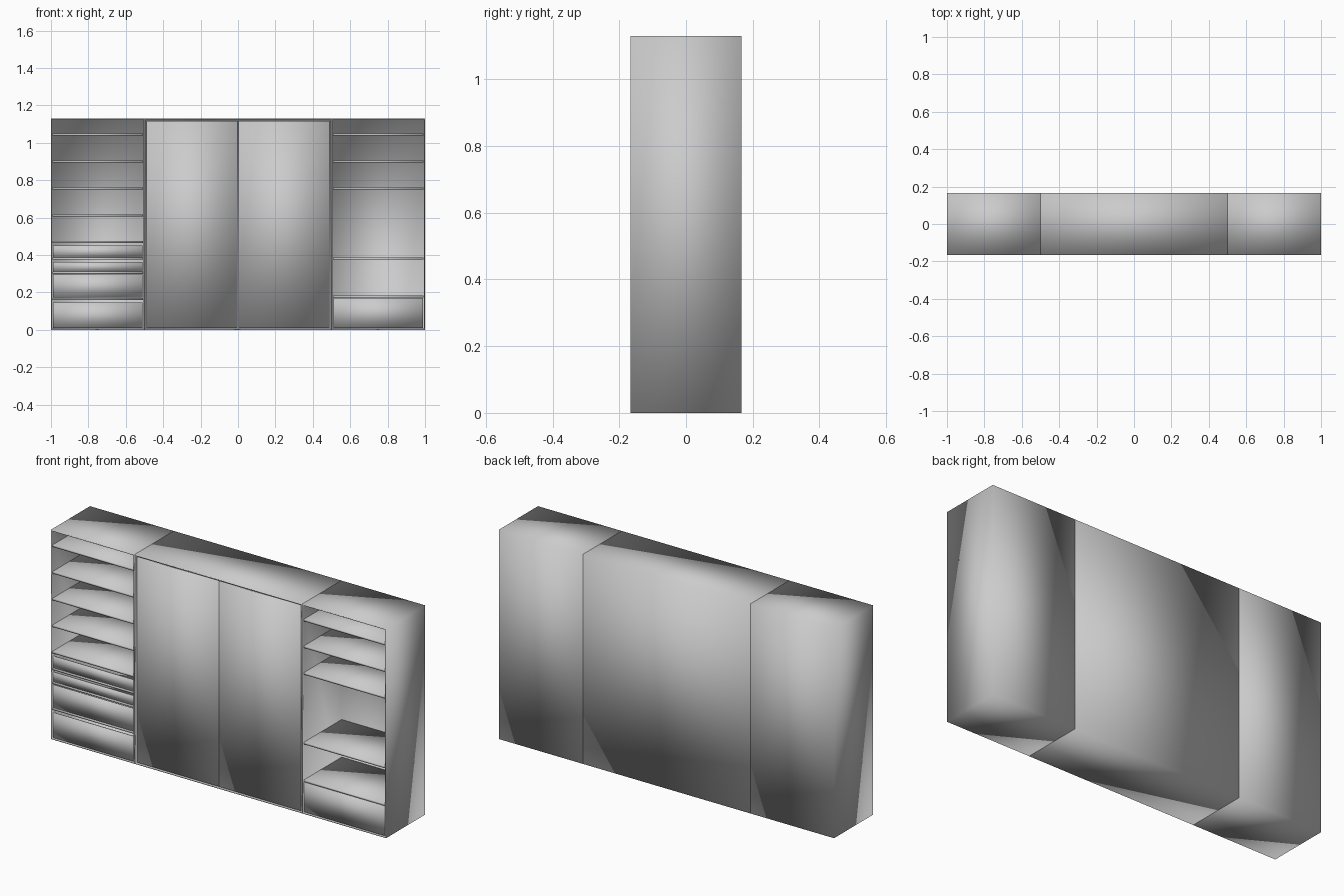
import bpy
import bmesh

if "Cube" in bpy.data.objects:
    bpy.data.objects.remove(bpy.data.objects["Cube"])

Y0, Y1, H = -0.166, 0.166, 1.13   # front, back, height
T = 0.009                         # panel thickness
S = 0.011                         # shelf thickness


def box(name, x0, x1, y0, y1, z0, z1):
    """Smooth-shaded box."""
    bpy.ops.mesh.primitive_cube_add(
        size=1, location=((x0 + x1) / 2, (y0 + y1) / 2, (z0 + z1) / 2))
    o = bpy.context.object
    o.name = name
    o.scale = (x1 - x0, y1 - y0, z1 - z0)
    bpy.ops.object.transform_apply(location=False, rotation=False, scale=True)
    bpy.ops.object.shade_smooth()
    return o


def hollow(o, axis, sign, wall, depth):
    """Inset one face of a box and push it inwards, leaving a shell."""
    bm = bmesh.new()
    bm.from_mesh(o.data)
    face = max(bm.faces, key=lambda f: f.normal[axis] * sign)
    bmesh.ops.inset_region(bm, faces=[face], thickness=wall)
    # a second, zero-width inset makes the inner walls when moved
    bmesh.ops.inset_region(bm, faces=[face], thickness=0)
    for v in face.verts:
        v.co[axis] -= sign * depth
    bm.normal_update()
    for f in bm.faces:
        f.smooth = True
    bm.to_mesh(o.data)
    bm.free()


def carcass(name, x0, x1):
    """Open-fronted cabinet shell."""
    o = box(name, x0, x1, Y0, Y1, 0, H)
    hollow(o, 1, -1, T, Y1 - Y0 - T)


def shelves(name, x0, x1, tops):
    for z in tops:
        box(name + "_shelf", x0 + T, x1 - T, Y0 + 0.001, Y1 - T, z - S, z)


def drawer(name, x0, x1, z0, z1):
    """Open-topped drawer."""
    o = box(name, x0 + T + 0.001, x1 - T - 0.001, Y0 + 0.002, Y1 - T - 0.005, z0, z1)
    hollow(o, 2, 1, 0.007, z1 - z0 - 0.006)


# Cabinets
carcass("left_cabinet", -1, -0.5)
carcass("wardrobe", -0.5, 0.5)
carcass("right_cabinet", 0.5, 1)

# Shelves
upper = [1.05, 0.906, 0.762]
shelves("left", -1, -0.5, upper + [0.618, 0.476, 0.386, 0.311, 0.171])
shelves("right", 0.5, 1, upper + [0.386, 0.183])

# Left drawers, each with a pull gap above where present
for i, (z0, z1) in enumerate([(T + 0.001, 0.145), (0.172, 0.295),
                              (0.312, 0.364), (0.387, 0.45)]):
    drawer("left_drawer_%d" % (i + 1), -1, -0.5, z0, z1)

# Right bottom drawer
drawer("right_drawer", 0.5, 1, T + 0.001, 0.171)

# Wardrobe doors
for side, x0, x1 in (("left", -0.489, -0.002), ("right", 0.002, 0.489)):
    box(side + "_door", x0, x1, Y0 + 0.003, Y0 + 0.015, T + 0.001, H - T - 0.005)
